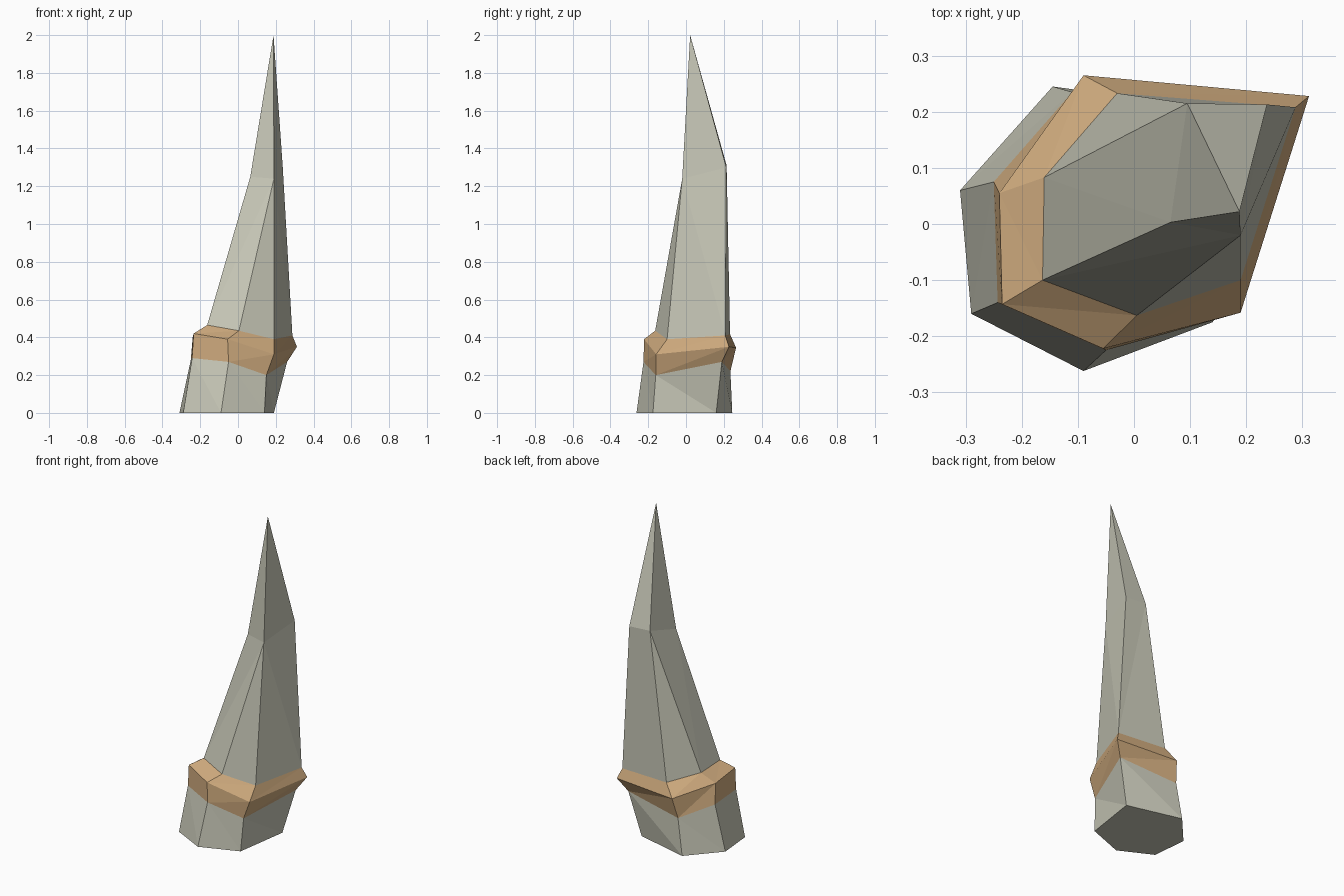
import bpy
import bmesh

default_cube = bpy.data.objects.get("Cube")
if default_cube:
    bpy.data.objects.remove(default_cube, do_unlink=True)


def make_material(name, colour):
    material = bpy.data.materials.new(name)
    material.use_nodes = True
    material.diffuse_color = colour
    shader = material.node_tree.nodes["Principled BSDF"]
    shader.inputs["Base Color"].default_value = colour
    shader.inputs["Roughness"].default_value = 0.9
    return material


def finish_object(name, bm, material):
    bmesh.ops.recalc_face_normals(bm, faces=bm.faces[:])
    mesh = bpy.data.meshes.new(name)
    bm.to_mesh(mesh)
    bm.free()
    mesh.materials.append(material)
    part = bpy.data.objects.new(name, mesh)
    bpy.context.collection.objects.link(part)
    return part


def add_ring(bm, ring):
    return [bm.verts.new(point) for point in ring]


def bridge(bm, lower, upper, rising):
    """Join two equal rings with triangles; rising picks the diagonal."""
    for i in range(len(lower)):
        j = (i + 1) % len(lower)
        a, b, c, d = lower[i], lower[j], upper[j], upper[i]
        if rising:
            triangles = ((a, b, c), (a, c, d))
        else:
            triangles = ((a, b, d), (b, c, d))
        for triangle in triangles:
            bm.faces.new(triangle)


bone = make_material("pale grey bone", (0.58, 0.58, 0.48, 1))
leather = make_material("tan band", (0.63, 0.41, 0.21, 1))

# Six-sided cross-sections, counter-clockwise from the -x corner
base_ring = [(-.31, .06, 0), (-.29, -.16, 0), (-.09, -.262, 0),
             (.14, -.175, 0), (.19, .16, 0), (-.145, .245, 0)]
band_bottom = [(-.25, .075, .28), (-.243, -.14, .29), (-.05, -.225, .27),
               (.15, -.16, .2), (.26, .19, .27), (-.11, .235, .22)]
band_middle = [(-.24, .055, .4), (-.235, -.143, .42), (-.055, -.222, .39),
               (.19, -.158, .31), (.312, .228, .35), (-.09, .265, .345)]
band_top = [(-.16, .083, .455), (-.163, -.1, .465), (.005, -.163, .435),
            (.19, -.1, .39), (.288, .208, .41), (-.03, .233, .417)]

# Four-sided shoulder of the spike, and its tip
shoulder = [(.065, .003, 1.25), (.19, -.02, 1.24),
            (.237, .213, 1.3), (.095, .215, 1.31)]
tip_point = (.188, .022, 2)

# Stump below the band, closed underneath
bm = bmesh.new()
low = add_ring(bm, base_ring)
high = add_ring(bm, band_bottom)
bridge(bm, low, high, rising=False)
bm.faces.new(low)
finish_object("lower_stump", bm, bone)

# Bevelled band
bm = bmesh.new()
bottom, middle, top = (add_ring(bm, ring) for ring in
                       (band_bottom, band_middle, band_top))
bridge(bm, bottom, middle, rising=True)
bridge(bm, middle, top, rising=True)
finish_object("band", bm, leather)

# Spike narrowing from six sides to four, then to the tip
bm = bmesh.new()
a, b, c, d, e, f = add_ring(bm, band_top)
p, q, r, s = corners = add_ring(bm, shoulder)
tip = bm.verts.new(tip_point)
for face in ((a, b, p), (a, p, s), (b, c, q), (b, q, p), (c, d, q),
             (d, e, q), (e, r, q), (e, f, s), (e, s, r), (f, a, s)):
    bm.faces.new(face)
for near, far in zip(corners, corners[1:] + corners[:1]):
    bm.faces.new((near, far, tip))
finish_object("spike", bm, bone)

# Open shells: point every face away from the axis of its own part
for name in ("lower_stump", "band", "spike"):
    mesh = bpy.data.objects[name].data
    bm = bmesh.new()
    bm.from_mesh(mesh)
    centre = sum((v.co for v in bm.verts), bm.verts[:][0].co * 0) / len(bm.verts)
    outward = sum(face.normal.dot(face.calc_center_median() - centre)
                  for face in bm.faces)
    if outward < 0:
        bmesh.ops.reverse_faces(bm, faces=bm.faces[:])
    bm.to_mesh(mesh)
    bm.free()
